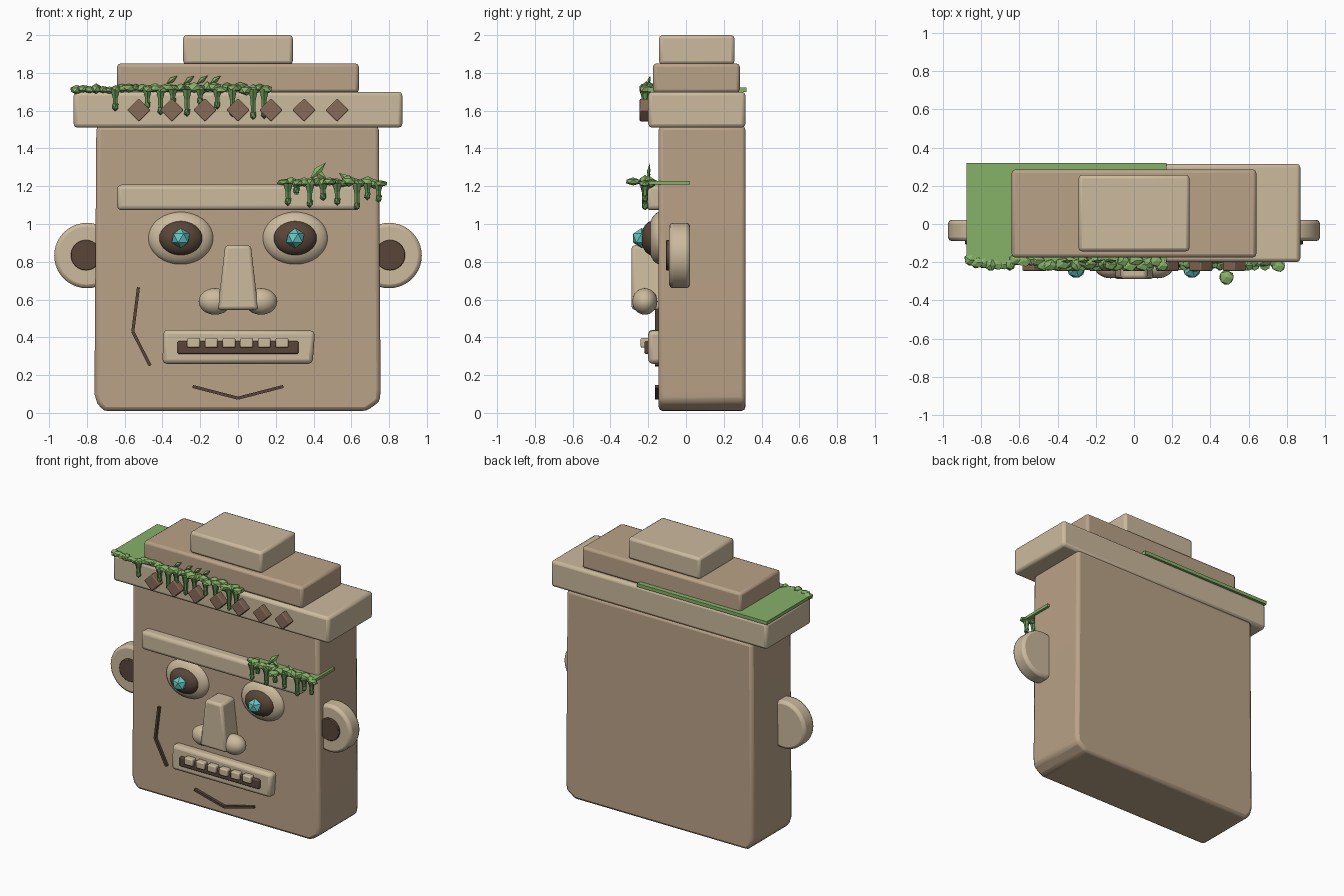
import bpy, bmesh, math, random
from mathutils import Matrix, Vector

if "Cube" in bpy.data.objects:
    bpy.data.objects.remove(bpy.data.objects["Cube"])

random.seed(4)


def material(name, rgb):
    m = bpy.data.materials.new(name)
    m.diffuse_color = (*rgb, 1)
    m.use_nodes = True
    m.node_tree.nodes["Principled BSDF"].inputs["Base Color"].default_value = m.diffuse_color
    return m


STONE = material("stone", (0.49, 0.36, 0.245))
PALE = material("pale_stone", (0.60, 0.49, 0.34))
BROWN = material("brown", (0.24, 0.145, 0.095))
DARK = material("dark_brown", (0.10, 0.06, 0.04))
GEM = material("gem", (0.13, 0.58, 0.55))
MOSS = material("moss", (0.24, 0.44, 0.14))
VINE = material("vine", (0.13, 0.29, 0.09))


def finish(name, bm, mat, bevel=0, segs=2, smooth=True):
    bmesh.ops.recalc_face_normals(bm, faces=bm.faces)
    me = bpy.data.meshes.new(name)
    bm.to_mesh(me)
    bm.free()
    ob = bpy.data.objects.new(name, me)
    bpy.context.collection.objects.link(ob)
    me.materials.append(mat)
    if bevel:
        b = ob.modifiers.new("bevel", "BEVEL")
        b.width, b.segments = bevel, segs
    if smooth:
        bpy.ops.object.select_all(action='DESELECT')
        ob.select_set(True)
        bpy.context.view_layer.objects.active = ob
        bpy.ops.object.shade_smooth_by_angle(angle=math.radians(35))
    return ob


def prism(name, outline, y0, y1, mat, bevel=0, segs=2):
    """Extrude an x/z outline from y0 to y1."""
    bm = bmesh.new()
    f = bm.faces.new([bm.verts.new((x, y0, z)) for x, z in outline])
    ext = bmesh.ops.extrude_face_region(bm, geom=[f])
    moved = [v for v in ext["geom"] if isinstance(v, bmesh.types.BMVert)]
    bmesh.ops.translate(bm, verts=moved, vec=(0, y1 - y0, 0))
    return finish(name, bm, mat, bevel, segs)


def box(name, x0, x1, y0, y1, z0, z1, mat, bevel=0, segs=2):
    return prism(name, [(x0, z0), (x1, z0), (x1, z1), (x0, z1)], y0, y1, mat, bevel, segs)


def add_blob(bm, loc, size, sub=1, jitter=0.0):
    r = bmesh.ops.create_icosphere(bm, subdivisions=sub, radius=1)
    for v in r["verts"]:
        k = 1 + random.uniform(-jitter, jitter)
        v.co = Vector(loc) + Vector([v.co[i] * size[i] * k for i in range(3)])


def ellipsoid(name, loc, size, mat):
    bm = bmesh.new()
    bmesh.ops.create_uvsphere(bm, u_segments=32, v_segments=16, radius=1)
    bmesh.ops.transform(bm, verts=bm.verts, matrix=Matrix.Translation(loc) @ Matrix.Diagonal((*size, 1)))
    return finish(name, bm, mat)


def disc(name, x, z, r, y0, y1, mat, bevel=0):
    pts = [(x + r * math.cos(a * math.tau / 40), z + r * math.sin(a * math.tau / 40)) for a in range(40)]
    return prism(name, pts, y0, y1, mat, bevel)


def groove(name, pts, y):
    """Thin angular stroke lying on the face."""
    for i, ((xa, za), (xb, zb)) in enumerate(zip(pts, pts[1:])):
        d = Vector((xb - xa, zb - za)).normalized() * 0.008
        n = Vector((-d.y, d.x))
        prism(f"{name}_{i}", [(xa + n.x, za + n.y), (xb + n.x, zb + n.y),
                              (xb - n.x, zb - n.y), (xa - n.x, za - n.y)], y, y + 0.03, DARK)


# Head slab with worn bottom corners
prism("head", [(-.71, .01), (.68, .01), (.75, .06), (.755, .12), (.745, 1.52),
               (-.75, 1.52), (-.76, .1), (-.745, .05)], -.145, .315, STONE, .022)

# Stepped crown
box("crown_base", -.87, .87, -.20, .315, 1.51, 1.70, PALE, .02)
box("crown_middle", -.64, .64, -.175, .285, 1.695, 1.85, STONE, .018)
box("crown_top", -.29, .29, -.143, .257, 1.845, 2.0, PALE, .018)
for i in range(7):
    x, r = -.525 + .175 * i, .062
    prism(f"crown_diamond_{i}", [(x - r, 1.603), (x, 1.603 - r), (x + r, 1.603), (x, 1.603 + r)],
          -.245, -.19, BROWN, .006)

# Brow
box("brow", -.64, .64, -.21, -.12, 1.073, 1.208, PALE, .024, 3)

# Eyes and ears, both sides
for s, side in ((-1, "left"), (1, "right")):
    x = s * .303
    ellipsoid("eye_rim_" + side, (x, -.135, .925), (.174, .07, .14), PALE)
    ellipsoid("eye_" + side, (x, -.175, .925), (.116, .063, .092), DARK)
    bm = bmesh.new()
    add_blob(bm, (x, -.235, .925), (.053, .053, .053))
    finish("pupil_gem_" + side, bm, GEM, smooth=False)
    disc("ear_" + side, s * .80, .833, .173, -.09, .022, PALE, .02)
    disc("ear_hollow_" + side, s * .805, .835, .08, -.106, -.05, DARK, .004)
    ellipsoid("nostril_" + side, (s * .122, -.218, .59), (.086, .066, .07), PALE)

# Nose wedge
prism("nose", [(-.108, .545), (.108, .545), (.068, .888), (-.068, .888)], -.288, -.12, PALE, .018)

# Mouth with teeth
prism("lips", [(-.40, .26), (.395, .26), (.408, .435), (-.395, .44)], -.2, -.12, PALE, .022)
box("mouth_opening", -.32, .32, -.22, -.17, .312, .38, DARK, .008)
for i in range(6):
    x = -.235 + .0935 * i
    box(f"tooth_{i}", x - .034, x + .034, -.24, -.19, .345, .397, PALE, .008)

# Carved strokes
groove("cheek_line", [(-.527, .665), (-.557, .43), (-.465, .25)], -.165)
groove("chin_line", [(-.24, .14), (0, .078), (.24, .14)], -.165)


def moss_edge(name, x0, x1, z, y, drips):
    """Lumpy moss fringe with hanging drips (x, lowest z)."""
    bm = bmesh.new()
    n = int((x1 - x0) / .035)
    for i in range(n):
        x = x0 + .03 + (x1 - x0 - .06) * i / (n - 1)
        add_blob(bm, (x, y + random.uniform(-.015, .02), z + random.uniform(-.01, .01)),
                 (random.uniform(.028, .045), .032, random.uniform(.018, .028)), 1, .15)
    finish(name + "_clumps", bm, MOSS, smooth=False)
    bm = bmesh.new()
    for x, low in drips:
        top, h = z - .005, z - .005 - low
        for k, (ra, rb) in enumerate(((.028, .015), (.015, .013))):
            za, zb = top - h * .4 * k, top - h * .4 * (k + 1) - .015 * k
            bmesh.ops.create_cone(bm, segments=6, cap_ends=True, radius1=rb, radius2=ra, depth=za - zb,
                                  matrix=Matrix.Translation((x, y - .012, (za + zb) / 2)))
        add_blob(bm, (x, y - .012, low + .022), (.018, .018, .026), 1, .1)
    finish(name + "_drips", bm, VINE, smooth=False)


def leaf(name, base, tip, w):
    """Folded diamond leaf from base to tip."""
    a, b = Vector(base), Vector(tip)
    mid = a.lerp(b, .5)
    side = (b - a).cross(Vector((0, 1, 0))).normalized() * w
    bm = bmesh.new()
    ring = [bm.verts.new(p) for p in (a, mid + side, b, mid - side)]
    for dy in (-.012, .006):
        c = bm.verts.new(mid + Vector((0, dy, 0)))
        for i in range(4):
            bm.faces.new((ring[i], ring[(i + 1) % 4], c))
    finish(name, bm, MOSS, smooth=False)


# Moss on the crown
box("crown_moss_mat", -.875, .17, -.2, .32, 1.698, 1.722, MOSS)
moss_edge("crown_moss", -.885, .18, 1.718, -.205,
          [(-.65, 1.6), (-.48, 1.61), (-.41, 1.58), (-.345, 1.63), (-.27, 1.57), (-.2, 1.63),
           (-.11, 1.61), (-.03, 1.57), (.08, 1.555), (.138, 1.56)])
for i, x in enumerate((-.35, -.26, -.19, -.12)):
    leaf(f"crown_leaf_{i}", (x - .03, -.195, 1.74), (x + .03, -.19, 1.785), .014)

# Moss on the brow
box("brow_moss_mat", .25, .765, -.21, .022, 1.208, 1.228, MOSS)
moss_edge("brow_moss", .22, .785, 1.22, -.205,
          [(.265, 1.1), (.31, 1.16), (.38, 1.09), (.45, 1.125), (.525, 1.1), (.63, 1.075),
           (.685, 1.13), (.745, 1.115)])
bm = bmesh.new()
add_blob(bm, (.485, -.28, 1.225), (.042, .042, .022), 1, .08)
finish("brow_moss_tuft", bm, MOSS, smooth=False)
leaf("brow_leaf_0", (.38, -.2, 1.235), (.465, -.19, 1.325), .022)
leaf("brow_leaf_1", (.47, -.2, 1.24), (.40, -.19, 1.28), .02)
leaf("brow_leaf_2", (.60, -.2, 1.22), (.535, -.19, 1.27), .018)
